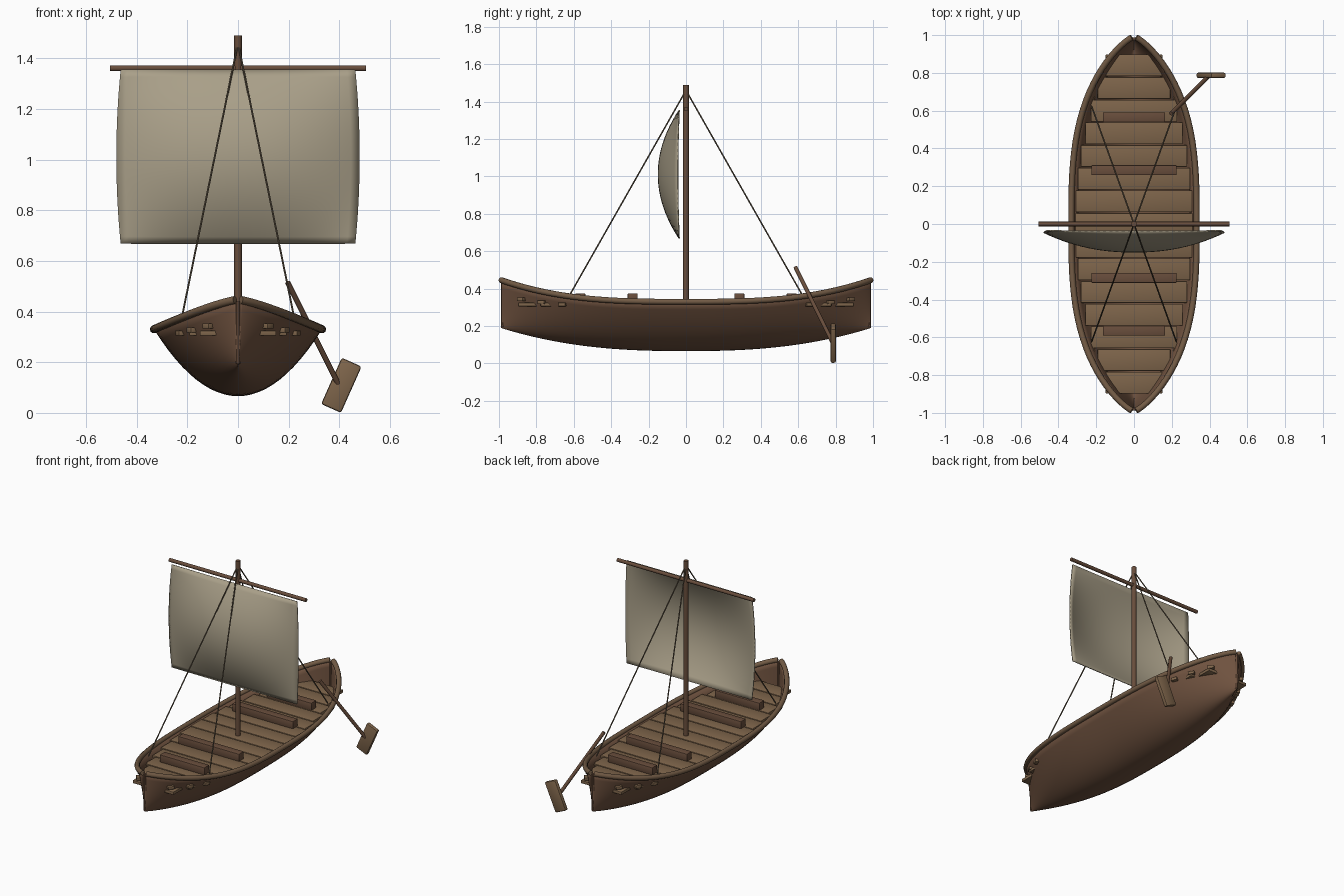
import bpy, bmesh, math
from mathutils import Vector, Matrix

cube = bpy.data.objects.get("Cube")
if cube:
    bpy.data.objects.remove(cube, do_unlink=True)

HALF = 0.988
DECK = 0.325


def material(name, rgb):
    mat = bpy.data.materials.new(name)
    mat.use_nodes = True
    color = (*rgb, 1.0)
    mat.diffuse_color = color
    bsdf = mat.node_tree.nodes["Principled BSDF"]
    bsdf.inputs["Base Color"].default_value = color
    bsdf.inputs["Roughness"].default_value = 0.8
    return mat


HULL = material("hull_wood", (0.16, 0.085, 0.05))
PLANK = material("plank_wood", (0.21, 0.13, 0.07))
TRIM = material("trim_wood", (0.17, 0.105, 0.06))
SPAR = material("spar_wood", (0.14, 0.075, 0.045))
CLOTH = material("sail_cloth", (0.40, 0.35, 0.25))
ROPE = material("rope", (0.13, 0.10, 0.065))


def finish(name, bm, mat, smooth=True):
    mesh = bpy.data.meshes.new(name)
    bm.to_mesh(mesh)
    bm.free()
    mesh.materials.append(mat)
    obj = bpy.data.objects.new(name, mesh)
    bpy.context.collection.objects.link(obj)
    if smooth:
        bpy.ops.object.select_all(action="DESELECT")
        obj.select_set(True)
        bpy.context.view_layer.objects.active = obj
        bpy.ops.object.shade_smooth_by_angle(angle=math.radians(40))
    return obj


def box(name, center, size, mat, rotation=None, bevel=0.004):
    bm = bmesh.new()
    bmesh.ops.create_cube(bm, size=1)
    bmesh.ops.scale(bm, vec=size, verts=bm.verts)
    bmesh.ops.bevel(bm, geom=bm.edges[:], offset=bevel, segments=2,
                    profile=0.5, affect="EDGES")
    if rotation:
        bmesh.ops.transform(bm, matrix=rotation, verts=bm.verts)
    bmesh.ops.translate(bm, vec=center, verts=bm.verts)
    return finish(name, bm, mat)


def tube(name, path, radius, mat, sides=10):
    """Sweep a circular section along a path and cap both ends."""
    path = [Vector(p) for p in path]
    bm = bmesh.new()
    rings = []
    for i, p in enumerate(path):
        tangent = (path[min(i + 1, len(path) - 1)] - path[max(i - 1, 0)]).normalized()
        up = Vector((0, 0, 1)) if abs(tangent.z) < 0.95 else Vector((0, 1, 0))
        side = tangent.cross(up).normalized()
        up = side.cross(tangent)
        angles = [math.tau * k / sides for k in range(sides)]
        rings.append([bm.verts.new(p + radius * (side * math.cos(a) + up * math.sin(a)))
                      for a in angles])
    for a, b in zip(rings, rings[1:]):
        for k in range(sides):
            n = (k + 1) % sides
            bm.faces.new((a[k], a[n], b[n], b[k]))
    bm.faces.new(rings[0])
    bm.faces.new(rings[-1])
    bmesh.ops.recalc_face_normals(bm, faces=bm.faces[:])
    return finish(name, bm, mat)


def sheet(name, rows, cols, point, mat, thickness, offset):
    """Grid surface from a function of two parameters in -1..1."""
    bm = bmesh.new()
    grid = [[bm.verts.new(point(2 * i / rows - 1, 2 * j / cols - 1))
             for j in range(cols + 1)] for i in range(rows + 1)]
    for i in range(rows):
        for j in range(cols):
            bm.faces.new((grid[i][j], grid[i + 1][j],
                          grid[i + 1][j + 1], grid[i][j + 1]))
    obj = finish(name, bm, mat)
    mod = obj.modifiers.new("thickness", "SOLIDIFY")
    mod.thickness = thickness
    mod.offset = offset
    return obj


# Hull lines
def beam(y):
    return 0.332 * max(0, 1 - abs(y / 0.993) ** 3) ** 0.8


def sheer(y):
    return 0.33 + 0.12 * abs(y) ** 3


def keel(y):
    return 0.066 + 0.127 * abs(y) ** 2.5


def station(s):
    return HALF * math.sin(s * math.pi / 2)


def hull_point(s, t):
    y = station(s)
    return (beam(y) * t, y, keel(y) + (sheer(y) - keel(y)) * t * t)


sheet("hull", 48, 24, hull_point, HULL, 0.012, -1)

# Gunwale rails, one per side
for side, label in ((1, "left"), (-1, "right")):
    path = []
    for i in range(49):
        y = station(i / 24 - 1)
        path.append((side * beam(y), y, sheer(y)))
    tube(label + "_gunwale", path, 0.016, TRIM)

# Stem and stern posts
for end, label in ((-1, "bow"), (1, "stern")):
    y = end * 0.98
    tube(label + "_post", [(0, y, 0.195), (0, y, 0.44)], 0.009, HULL, 8)

# Deck planks, narrowing toward both ends
for k in range(-7, 8):
    half = 0.31 - 0.16 * (abs(k) / 7) ** 2
    box("deck_plank", (0, 0.12 * k, DECK - 0.01), (2 * half, 0.114, 0.02), PLANK, bevel=0.003)

# Rowing benches
for y, half in ((0.285, 0.225), (0.565, 0.165)):
    for end in (-1, 1):
        box("bench", (0, end * y, DECK + 0.025), (2 * half, 0.053, 0.05), SPAR)

# Small blocks along the hull sides near both ends
for x, y, z in ((0.118, 0.88, 0.343), (0.182, 0.77, 0.327), (0.227, 0.66, 0.315)):
    for side in (-1, 1):
        for end in (-1, 1):
            slope = (beam(y + 0.02) - beam(y - 0.02)) / 0.04
            turn = Matrix.Rotation(-side * end * math.atan(slope), 4, "Z")
            box("hull_block", (side * x, end * y, z), (0.03, 0.04, 0.02), PLANK, turn, 0.003)

# Mast and yard
tube("mast", [(0, 0, DECK - 0.02), (0, 0, 1.49)], 0.015, SPAR, 12)
tube("yard", [(-0.505, 0, 1.36), (0.505, 0, 1.36)], 0.012, SPAR)


# Billowing sail
def sail_point(u, v):
    belly = (1 - abs(u) ** 2.2) * (1 - v * v)
    x = u * (0.463 + 0.016 * (1 - v * v))
    return (x, -0.036 - 0.008 * (1 - v * v) - 0.104 * belly, 1.011 + 0.343 * v)


sheet("sail", 28, 24, sail_point, CLOTH, 0.006, 0)

# Stays from the masthead to the gunwales
for sx in (-1, 1):
    for sy in (-1, 1):
        tube("stay", [(0, 0, 1.46), (sx * 0.225, sy * 0.625, 0.36)], 0.004, ROPE, 6)

# Steering oar over the stern quarter
tube("oar_shaft", [(0.196, 0.585, 0.515), (0.4, 0.787, 0.105)], 0.011, SPAR)
box("oar_blade", (0.408, 0.787, 0.109), (0.086, 0.028, 0.2), PLANK,
    Matrix.Rotation(math.radians(24), 4, "Y"), 0.009)
